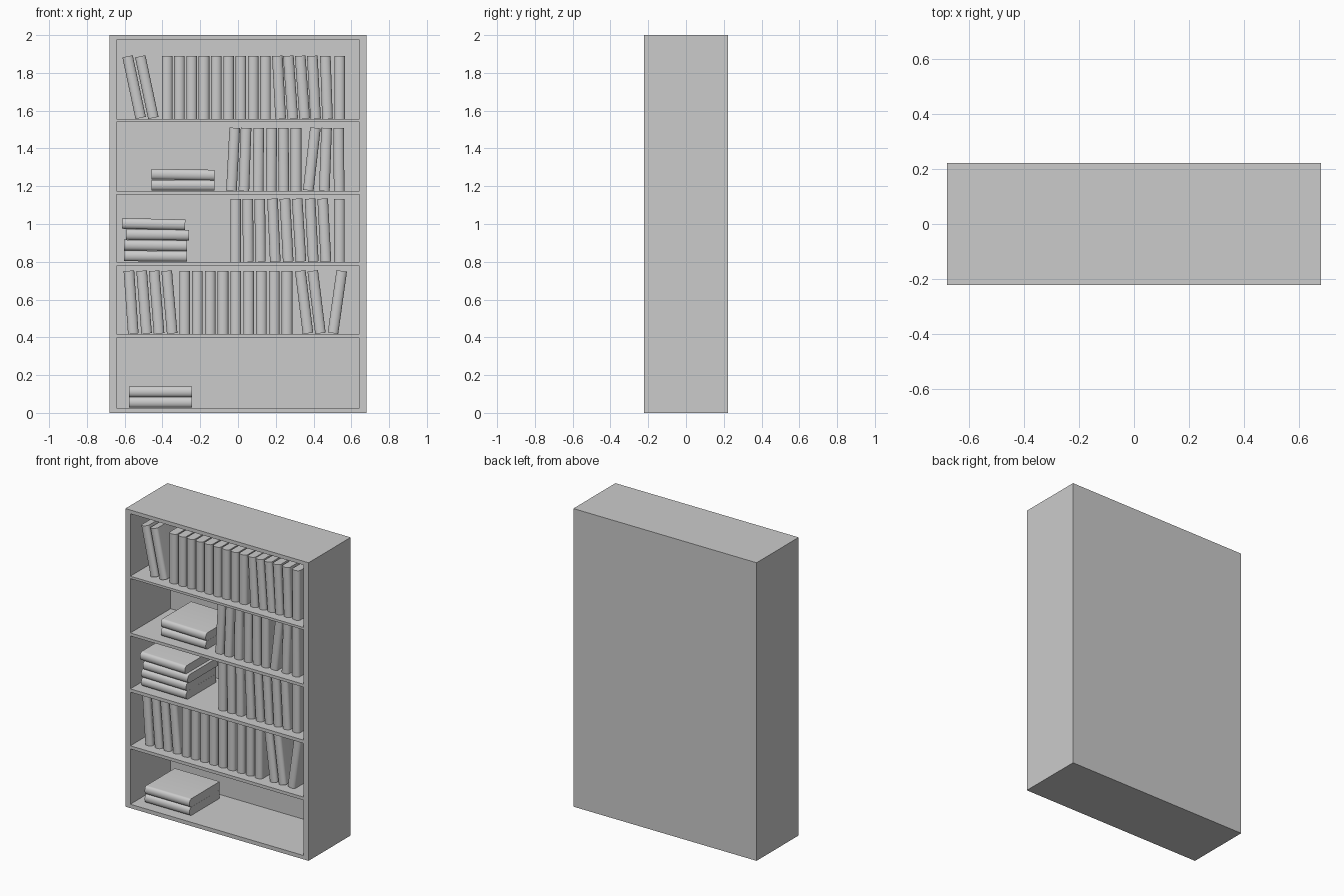
import bpy, bmesh
from math import cos, sin, pi, radians

if "Cube" in bpy.data.objects:
    bpy.data.objects.remove(bpy.data.objects["Cube"])

W, D, H = 1.36, 0.446, 2.0          # case size
IN = 0.643                          # half width of the openings
INNER = 0.427                       # depth of the openings
OPENINGS = [(0.026, 0.397), (0.418, 0.778), (0.80, 1.155), (1.175, 1.54), (1.556, 1.975)]
BT, BH, BD, BULGE = 0.056, 0.333, 0.32, 0.02   # book thickness, height, depth, spine bulge
BOOK_Y = -0.005


def new_object(name, bm):
    bmesh.ops.recalc_face_normals(bm, faces=bm.faces)
    mesh = bpy.data.meshes.new(name)
    bm.to_mesh(mesh)
    bm.free()
    return link(name, mesh)


def link(name, mesh):
    ob = bpy.data.objects.new(name, mesh)
    bpy.context.collection.objects.link(ob)
    return ob


# Case: front grid, outer rim pulled back, openings pushed in
def make_case():
    bm = bmesh.new()
    xs = [-W / 2, -IN, IN, W / 2]
    zs = [0] + [z for o in OPENINGS for z in o] + [H]
    grid = [[bm.verts.new((x, -D / 2, z)) for x in xs] for z in zs]
    holes = []
    for j in range(len(zs) - 1):
        for i in range(3):
            f = bm.faces.new((grid[j][i], grid[j][i + 1], grid[j + 1][i + 1], grid[j + 1][i]))
            if i == 1 and j % 2 == 1:
                holes.append(f)
    rim = [e for e in bm.edges if e.is_boundary]
    ext = bmesh.ops.extrude_edge_only(bm, edges=rim)["geom"]
    bmesh.ops.translate(bm, vec=(0, D, 0), verts=[g for g in ext if isinstance(g, bmesh.types.BMVert)])
    bmesh.ops.contextual_create(bm, geom=[e for e in bm.edges if e.is_boundary])
    for f in holes:
        ret = bmesh.ops.extrude_discrete_faces(bm, faces=[f])["faces"][0]
        rim = [e for e in ret.edges]
        bmesh.ops.translate(bm, vec=(0, INNER, 0), verts=ret.verts)
    bmesh.ops.remove_doubles(bm, verts=bm.verts, dist=1e-5)
    bmesh.ops.dissolve_limit(bm, angle_limit=radians(1), verts=bm.verts, edges=bm.edges)
    return new_object("bookcase", bm)


# Book: block with a rounded spine facing the front, centred on its origin
def make_book_mesh():
    bm = bmesh.new()
    n = 12
    pts = [(BT / 2, BD / 2), (-BT / 2, BD / 2)]
    pts += [(-BT / 2 * cos(pi * k / n), -BD / 2 + BULGE - BULGE * sin(pi * k / n)) for k in range(n + 1)]
    face = bm.faces.new([bm.verts.new((x, y, -BH / 2)) for x, y in pts])
    ext = bmesh.ops.extrude_face_region(bm, geom=[face])["geom"]
    bmesh.ops.translate(bm, vec=(0, 0, BH), verts=[g for g in ext if isinstance(g, bmesh.types.BMVert)])
    ob = new_object("book", bm)
    bpy.context.view_layer.objects.active = ob
    ob.select_set(True)
    bpy.ops.object.shade_smooth_by_angle(angle=radians(35))
    mesh = ob.data
    bpy.data.objects.remove(ob)
    return mesh


make_case()
BOOK = make_book_mesh()


# Upright book: middle x, lean in degrees (positive leans right)
def upright(level, x, lean):
    a = radians(lean)
    ob = link("upright_book", BOOK)
    ob.location = (x, BOOK_Y, OPENINGS[level][0] + BH / 2 * cos(a) + BT / 2 * sin(abs(a)))
    ob.rotation_euler = (0, a, 0)


# Stack of lying books: middle x and tilt of each, from the bottom up
def stack(level, books):
    for k, (x, tilt) in enumerate(books):
        ob = link("stacked_book", BOOK)
        ob.location = (x, BOOK_Y, OPENINGS[level][0] + 0.03 + k * 0.0565)
        ob.rotation_euler = (0, radians(90 + tilt), 0)


# Upright rows
ROWS = {
    4: [(-0.55, -12), (-0.483, -12)] + [(-0.375 + 0.065 * k, 0) for k in range(9)] +
       [(0.217, -3), (0.278, -4), (0.341, -4), (0.402, -3), (0.468, -2), (0.538, 0)],
    3: [(-0.026, 3), (0.037, 2), (0.108, 0.5), (0.177, 0.5), (0.241, -0.5), (0.307, 0),
        (0.391, 6.5), (0.463, 2), (0.534, -0.5)],
    2: [(-0.013, 0), (0.053, -0.3), (0.117, -0.5), (0.19, -2.5), (0.257, -3), (0.323, -3.5),
        (0.39, -3), (0.457, -3), (0.537, 0)],
    1: [(-0.566, -4), (-0.497, -4.5), (-0.431, -4.5), (-0.363, -5)] +
       [(-0.283 + 0.0678 * k, 0) for k in range(9)] +
       [(0.35, -7), (0.416, -7), (0.526, 8)],
}
for level, books in ROWS.items():
    for x, lean in books:
        upright(level, x, lean)

# Stacks
stack(3, [(-0.291, 0.3), (-0.291, 1)])
stack(2, [(-0.437, 0.5), (-0.437, 0.8), (-0.425, 0.6), (-0.446, 1.2)])
stack(0, [(-0.411, 0), (-0.411, 0)])
